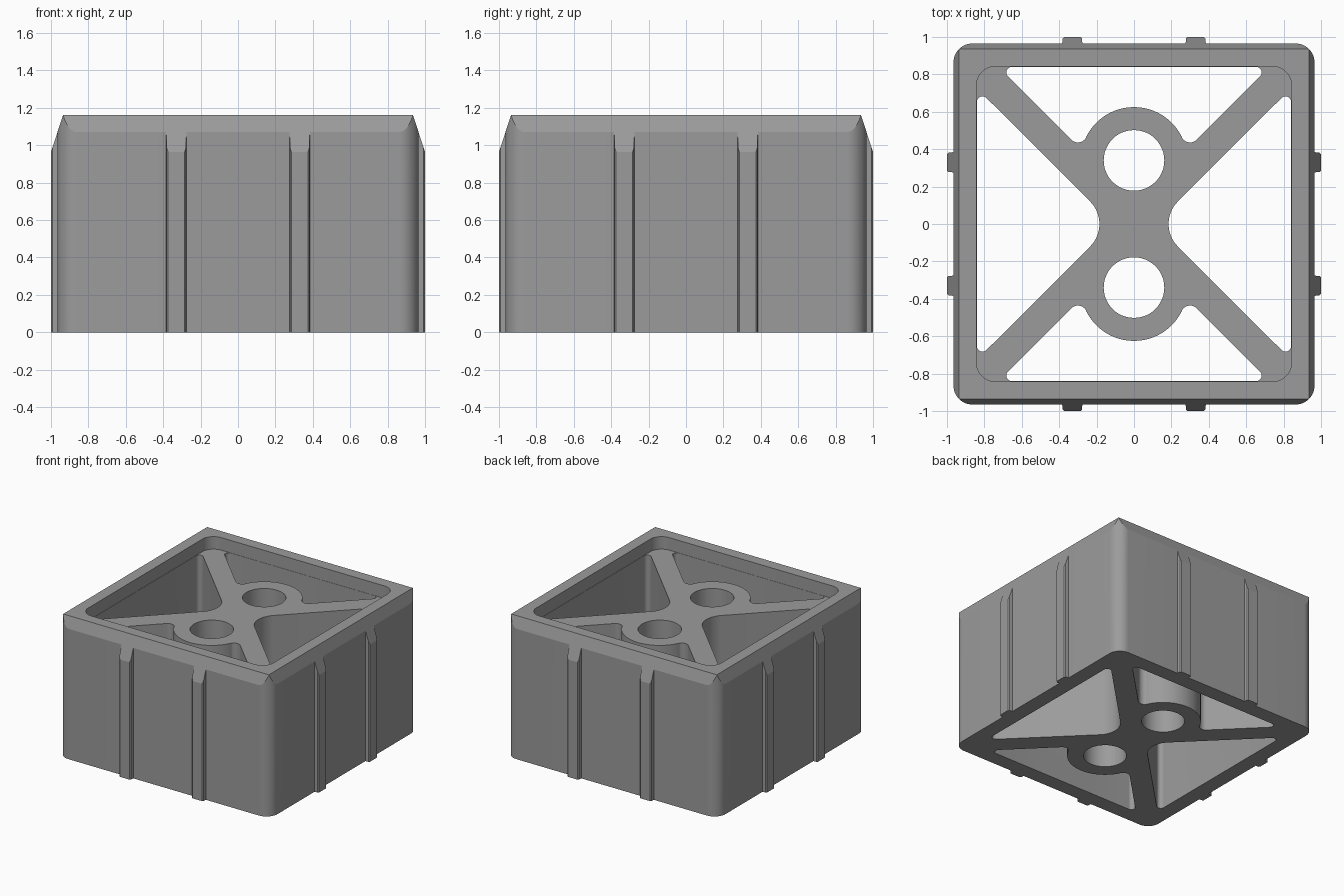
import bpy, bmesh, math

if "Cube" in bpy.data.objects:
    bpy.data.objects.remove(bpy.data.objects["Cube"])

H = 1.163          # overall height
BRACE_TOP = 1.06   # height of the cross brace
WALL = 0.84        # inner wall distance
RING_Y, RING_R, HOLE_R = 0.34, 0.285, 0.162

grey = bpy.data.materials.new("grey_plastic")
grey.diffuse_color = (0.33, 0.33, 0.33, 1)
grey.use_nodes = True
grey.node_tree.nodes["Principled BSDF"].inputs["Base Color"].default_value = grey.diffuse_color


def arc(cx, cy, r, a0, a1, n=12):
    return [(cx + r * math.cos(math.radians(a0 + (a1 - a0) * i / n)),
             cy + r * math.sin(math.radians(a0 + (a1 - a0) * i / n))) for i in range(n + 1)]


def rotated(pts, quarter):
    c, s = [(1, 0), (0, 1), (-1, 0), (0, -1)][quarter % 4]
    return [(x * c - y * s, x * s + y * c) for x, y in pts]


def rounded_square(half, r):
    return [p for q in range(4) for p in rotated(arc(half - r, half - r, r, 0, 90), q)]


def prism(name, pts, z0, z1, top_scale=1.0):
    """Extrude an outline between two heights, optionally tapering the top."""
    bm = bmesh.new()
    lo = [bm.verts.new((x, y, z0)) for x, y in pts]
    hi = [bm.verts.new((x * top_scale, y * top_scale, z1)) for x, y in pts]
    bm.faces.new(lo[::-1])
    bm.faces.new(hi)
    n = len(pts)
    for i in range(n):
        j = (i + 1) % n
        bm.faces.new((lo[i], lo[j], hi[j], hi[i]))
    bmesh.ops.remove_doubles(bm, verts=bm.verts, dist=1e-5)
    bmesh.ops.recalc_face_normals(bm, faces=bm.faces)
    mesh = bpy.data.meshes.new(name)
    bm.to_mesh(mesh)
    bm.free()
    mesh.materials.append(grey)
    obj = bpy.data.objects.new(name, mesh)
    bpy.context.collection.objects.link(obj)
    return obj


def combine(obj, cutter, operation):
    bpy.context.view_layer.objects.active = obj
    mod = obj.modifiers.new("cut", 'BOOLEAN')
    mod.operation, mod.solver, mod.object = operation, 'EXACT', cutter
    bpy.ops.object.modifier_apply(modifier=mod.name)
    bpy.data.objects.remove(cutter)


# Outer outline: rounded corners and two ribs on every side
side = []
for c in (-0.33, 0.33):
    side += [(0.965, c - 0.054), (0.992, c - 0.052), (1.0, c - 0.044),
             (1.0, c + 0.044), (0.992, c + 0.052), (0.965, c + 0.054)]
side += arc(0.865, 0.865, 0.1, 0, 90)
outline = [p for q in range(4) for p in rotated(side, q)]
box = prism("crate_body", outline, 0, H)

# Sloping rim that also bevels the rib tops
slope = 0.326
low = 0.935 + slope * (H + 0.2)
high = 0.935 - slope * 0.1
pyramid = prism("rim_taper", [(-low, -low), (low, -low), (low, low), (-low, low)],
                -0.2, H + 0.1, high / low)
combine(box, pyramid, 'INTERSECT')

# Shallow pocket above the brace
combine(box, prism("pocket", rounded_square(WALL + 0.002, 0.1), BRACE_TOP, H + 0.2), 'DIFFERENCE')

# Side windows between the brace arms
half = arc(0.81, 0.6526, 0.03, 0, 135) + arc(0.355, 0, 0.17, 135, 180)
side_window = half + [(x, -y) for x, y in half[-2::-1]]

# Front and back windows wrapping around the rings
a = math.degrees(math.atan2(0.146, 0.30))
half = (arc(0, RING_Y, RING_R, 90, a) + arc(0.30, 0.486, 0.05, 180 + a, 315)[1:]
        + arc(0.6526, 0.81, 0.03, -45, 90))
ring_window = half + [(-x, y) for x, y in half[:0:-1]]

for turn in (0, 2):
    combine(box, prism("side_window", rotated(side_window, turn), -0.1, H + 0.1), 'DIFFERENCE')
    combine(box, prism("ring_window", rotated(ring_window, turn), -0.1, H + 0.1), 'DIFFERENCE')
    hole = arc(0, RING_Y, HOLE_R, 0, 360, 48)[:-1]
    combine(box, prism("ring_hole", rotated(hole, turn), -0.1, H + 0.1), 'DIFFERENCE')

# Smooth the rounded walls, keep the edges crisp
bpy.ops.object.select_all(action='DESELECT')
box.select_set(True)
bpy.context.view_layer.objects.active = box
bpy.ops.object.shade_smooth_by_angle(angle=math.radians(15))
